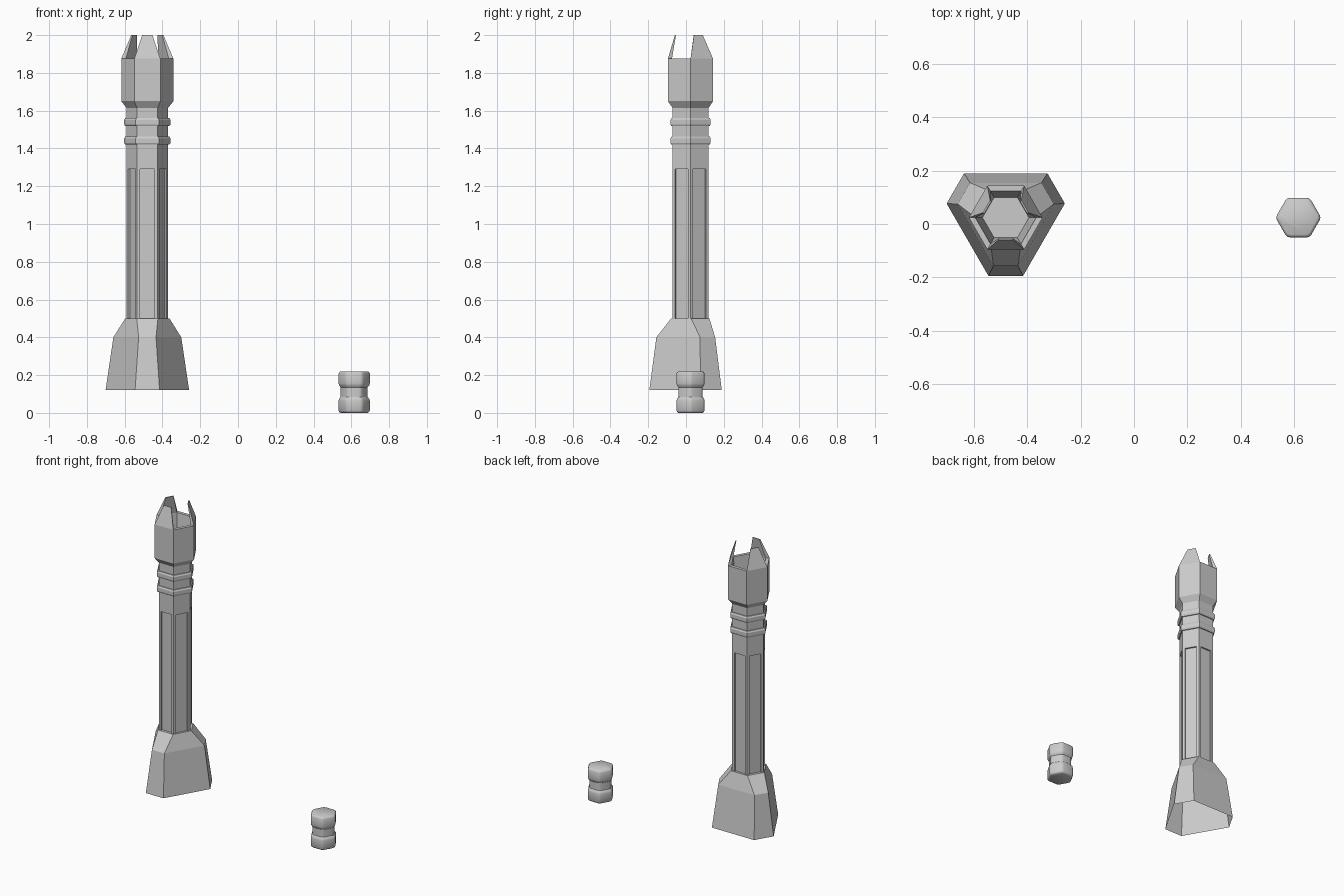
import bpy, bmesh
from math import sin, cos, pi, radians
from mathutils import Vector

if "Cube" in bpy.data.objects:
    bpy.data.objects.remove(bpy.data.objects["Cube"])

CX, CY = -0.48, 0.024      # axis of the tall part
PX = 0.615                 # axis of the small plug


def tri_hex(a, w):
    """Six-sided section: three sides of half-width w at distance a from the axis."""
    pts = []
    for k in range(3):
        t = -pi / 2 + k * 2 * pi / 3
        for s in (-w, w):
            pts.append((a * cos(t) - s * sin(t), a * sin(t) + s * cos(t)))
    return pts


def hexa(r):
    return tri_hex(r * cos(pi / 6), r / 2)


def round_hex(r, c=0.011):
    """Hexagon with each corner softened by three points."""
    p = [Vector(q) for q in hexa(r)]
    out = []
    for i, q in enumerate(p):
        a = q + (p[i - 1] - q).normalized() * c
        b = q + (p[(i + 1) % 6] - q).normalized() * c
        out += [a, q * (1 - 0.27 * c / r), b]
    return out


def loft(name, rings, at, caps=(True, True), closed=False, panels=None):
    """Skin a stack of (z, section) rings."""
    bm = bmesh.new()
    loops = [[bm.verts.new((x, y, z)) for x, y in sec] for z, sec in rings]
    n = len(loops[0])
    pairs = list(zip(loops, loops[1:]))
    if closed:
        pairs.append((loops[-1], loops[0]))
    bands = []
    for lo, hi in pairs:
        bands.append([bm.faces.new((lo[i], lo[(i + 1) % n], hi[(i + 1) % n], hi[i]))
                      for i in range(n)])
    if caps[0]:
        bm.faces.new(loops[0][::-1])
    if caps[1]:
        bm.faces.new(loops[-1])
    bm.normal_update()
    # sunken panels on one band of faces
    if panels is not None:
        bmesh.ops.inset_individual(bm, faces=bands[panels], thickness=0.023)
        bmesh.ops.inset_individual(bm, faces=bands[panels], thickness=0.0005, depth=-0.01)
    me = bpy.data.meshes.new(name)
    bm.to_mesh(me)
    bm.free()
    ob = bpy.data.objects.new(name, me)
    ob.location = (at[0], at[1], 0)
    bpy.context.collection.objects.link(ob)
    return ob


AXIS = (CX, CY)

# flared three-cornered foot, open underneath
loft("flared_base", [
    (0.12, tri_hex(0.218, 0.065)),
    (0.40, tri_hex(0.181, 0.046)),
    (0.50, tri_hex(0.103, 0.056)),
    (0.50, hexa(0.09)),
], AXIS, caps=(False, False))

# hexagonal shaft with sunken panels and a hollow head
loft("shaft_and_head", [
    (0.42, hexa(0.11)),
    (1.308, hexa(0.11)),
    (1.615, hexa(0.11)),
    (1.65, hexa(0.138)),
    (1.875, hexa(0.138)),
    (1.875, hexa(0.114)),
    (1.65, hexa(0.087)),
], AXIS, panels=0)

# two collar rings
for i, z in enumerate((1.42, 1.518)):
    loft(f"collar_ring_{i + 1}", [
        (z, hexa(0.117)),
        (z + 0.01, hexa(0.123)),
        (z + 0.033, hexa(0.123)),
        (z + 0.043, hexa(0.117)),
        (z + 0.043, hexa(0.10)),
        (z, hexa(0.10)),
    ], AXIS, caps=(False, False), closed=True)

# three tapering prongs on alternate sides of the head
for k in range(3):
    t = -pi / 2 + k * 2 * pi / 3

    def quad(outer, wo, inner, wi):
        return [(r * cos(t) - s * sin(t), r * sin(t) + s * cos(t))
                for r, s in ((outer, -wo), (outer, wo), (inner, wi), (inner, -wi))]

    loft(f"prong_{k + 1}", [
        (1.875, quad(0.1195, 0.069, 0.0985, 0.057)),
        (2.0, quad(0.083, 0.027, 0.077, 0.025)),
    ], AXIS)

# small separate plug with a waist groove
plug = loft("plug", [(z, round_hex(r)) for z, r in (
    (0.0, 0.074), (0.004, 0.081), (0.012, 0.0855),
    (0.065, 0.0855), (0.074, 0.083), (0.085, 0.074),
    (0.135, 0.074), (0.146, 0.083), (0.155, 0.0855),
    (0.208, 0.0855), (0.216, 0.081), (0.22, 0.074))], (PX, CY))
bpy.context.view_layer.objects.active = plug
plug.select_set(True)
bpy.ops.object.shade_smooth_by_angle(angle=radians(35))
